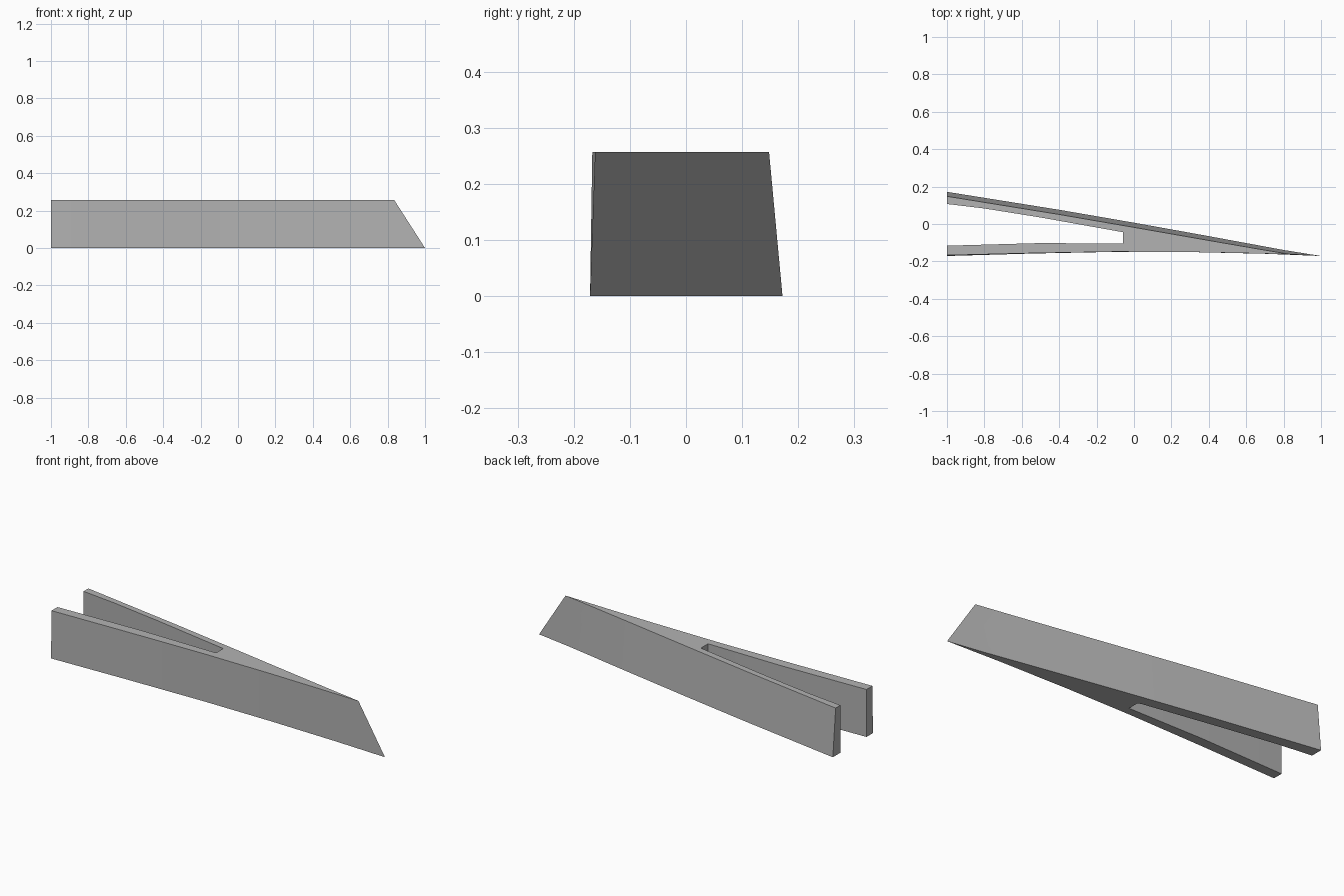
import bpy, bmesh, math

if "Cube" in bpy.data.objects:
    bpy.data.objects.remove(bpy.data.objects["Cube"])

grey = bpy.data.materials.new("plain grey")
grey.diffuse_color = (0.45, 0.45, 0.45, 1)
grey.use_nodes = True
grey.node_tree.nodes["Principled BSDF"].inputs["Base Color"].default_value = grey.diffuse_color

HEIGHT = 0.257

# Forked wedge: each outline runs front edge, tip, back edge, then the slot
front_low = [(-1, -0.171), (-0.55, -0.158), (-0.1, -0.149), (0.3, -0.15), (0.7, -0.159)]
front_top = [(-1, -0.167), (-0.55, -0.156), (-0.1, -0.148), (0.3, -0.15), (0.6, -0.156)]
back_low = [(0.8, -0.139), (0.4, -0.065), (0, 0.007), (-0.4, 0.076), (-1, 0.172)]
back_top = [(0.65, -0.131), (0.4, -0.088), (0, -0.018), (-0.4, 0.051), (-1, 0.148)]
slot = [(-1, 0.107), (-0.8, 0.083), (-0.5, 0.035), (-0.08, -0.036),
        (-0.058, -0.044), (-0.058, -0.105), (-0.5, -0.102), (-1, -0.116)]

low = front_low + [(1, -0.171)] + back_low + slot
top = front_top + [(0.835, -0.162)] + back_top + slot

bm = bmesh.new()
lower = [bm.verts.new((x, y, 0)) for x, y in low]
upper = [bm.verts.new((x, y, HEIGHT)) for x, y in top]
bm.faces.new(lower[::-1])
bm.faces.new(upper)
for i in range(len(lower)):
    j = (i + 1) % len(lower)
    bm.faces.new((lower[i], lower[j], upper[j], upper[i]))
bmesh.ops.triangulate(bm, faces=[f for f in bm.faces if len(f.verts) > 4])
bmesh.ops.recalc_face_normals(bm, faces=bm.faces)

mesh = bpy.data.meshes.new("forked_wedge")
bm.to_mesh(mesh)
bm.free()
mesh.materials.append(grey)
wedge = bpy.data.objects.new("forked_wedge", mesh)
bpy.context.collection.objects.link(wedge)
bpy.context.view_layer.objects.active = wedge
wedge.select_set(True)
bpy.ops.object.shade_smooth_by_angle(angle=math.radians(30))
